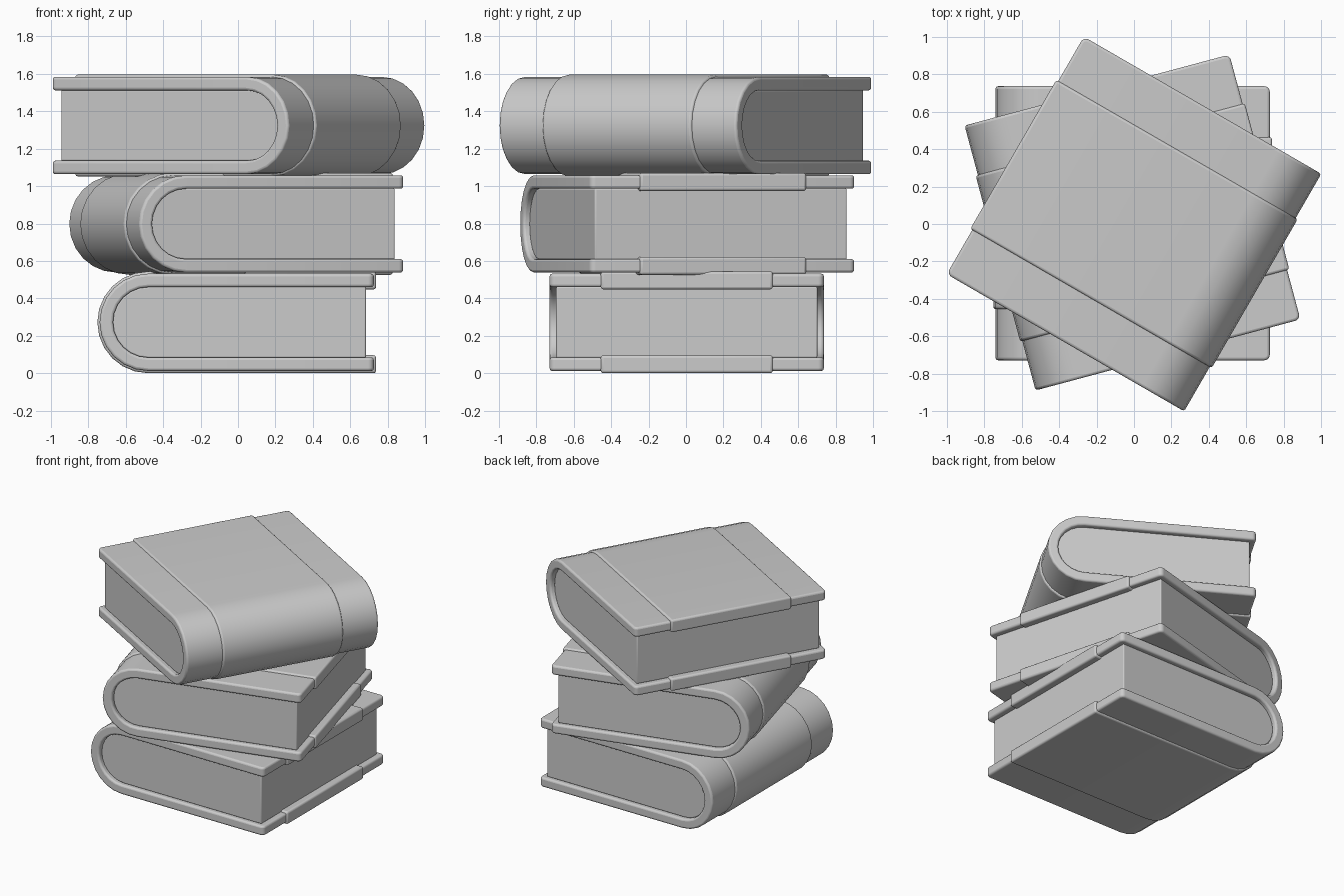
import bpy
import bmesh
import math
from mathutils import Matrix

cube = bpy.data.objects.get("Cube")
if cube:
    bpy.data.objects.remove(cube, do_unlink=True)

HALF = 0.733      # half width and depth of a cover
HEIGHT = 0.52     # cover height
BOARD = 0.072     # cover thickness
WRAP = 0.012      # how far the band stands proud of the cover
STEPS = 12        # segments in the rounded spine
SPINE_X = -HALF + HEIGHT / 2

grey = bpy.data.materials.new("Plain grey")
grey.use_nodes = True
grey.diffuse_color = (0.6, 0.6, 0.6, 1)
grey.node_tree.nodes["Principled BSDF"].inputs["Base Color"].default_value = grey.diffuse_color


def u_profile(radius, fore):
    """Open U outline in x and z: fore edge, round the spine, back to fore edge."""
    pts = [(fore, radius)]
    for i in range(STEPS + 1):
        a = math.pi / 2 + math.pi * i / STEPS
        pts.append((SPINE_X + radius * math.cos(a), radius * math.sin(a)))
    return pts + [(fore, -radius)]


def finish(name, bm, place, bevel, corner=0):
    """Round the fore corners, then turn the bmesh into a bevelled object."""
    bmesh.ops.recalc_face_normals(bm, faces=bm.faces)
    if corner:
        edges = [e for e in bm.edges
                 if abs(e.verts[0].co.z - e.verts[1].co.z) > 0.01
                 and all(v.co.x > HALF - 0.01 for v in e.verts)]
        bmesh.ops.bevel(bm, geom=edges, offset=corner, segments=4,
                        profile=0.5, affect='EDGES')
    mesh = bpy.data.meshes.new(name)
    bm.to_mesh(mesh)
    bm.free()
    mesh.materials.append(grey)
    obj = bpy.data.objects.new(name, mesh)
    bpy.context.collection.objects.link(obj)
    obj.matrix_world = place
    mod = obj.modifiers.new("Soft edges", 'BEVEL')
    mod.width = bevel
    mod.segments = 3
    mod.limit_method = 'ANGLE'
    mod.angle_limit = math.radians(40)
    bpy.ops.object.select_all(action='DESELECT')
    obj.select_set(True)
    bpy.context.view_layer.objects.active = obj
    bpy.ops.object.shade_smooth_by_angle(angle=math.radians(35))


def shell(name, outer, inner, depth, place, bevel, corner=0):
    """Thick U strip between two outlines, running from -depth to depth in y."""
    bm = bmesh.new()
    rings = []
    for (ox, oz), (ix, iz) in zip(outer, inner):
        rings.append([bm.verts.new(c) for c in (
            (ox, -depth, oz), (ox, depth, oz), (ix, depth, iz), (ix, -depth, iz))])
    for a, b in zip(rings, rings[1:]):
        for k in range(4):
            n = (k + 1) % 4
            bm.faces.new((a[k], a[n], b[n], b[k]))
    bm.faces.new(rings[0])
    bm.faces.new(rings[-1])
    finish(name, bm, place, bevel, corner)


def block(name, outline, depth, place, bevel):
    """Solid prism of an outline, running from -depth to depth in y."""
    bm = bmesh.new()
    face = bm.faces.new([bm.verts.new((x, -depth, z)) for x, z in outline])
    new = bmesh.ops.extrude_face_region(bm, geom=[face])["geom"]
    moved = [v for v in new if isinstance(v, bmesh.types.BMVert)]
    bmesh.ops.translate(bm, verts=moved, vec=(0, 2 * depth, 0))
    finish(name, bm, place, bevel)


def book(label, x, y, z, turn):
    place = Matrix.Translation((x, y, z)) @ Matrix.Rotation(math.radians(turn), 4, 'Z')
    r = HEIGHT / 2
    # Cover boards and spine
    shell(label + "_cover", u_profile(r, HALF), u_profile(r - BOARD, HALF),
          HALF, place, 0.014, 0.03)
    # Page block
    block(label + "_pages", u_profile(r - BOARD + 0.002, HALF - 0.042),
          HALF - 0.035, place, 0.008)
    # Raised band around the middle of the cover
    shell(label + "_band", u_profile(r + WRAP, HALF + WRAP),
          u_profile(r - BOARD - WRAP, HALF + WRAP), 0.46, place, 0.014)


base = WRAP + HEIGHT / 2
pitch = 0.526
book("bottom_book", -0.007, 0.004, base, 0)
book("middle_book", -0.008, 0.008, base + pitch, 15)
book("top_book", 0, 0, base + 2 * pitch, 150)
